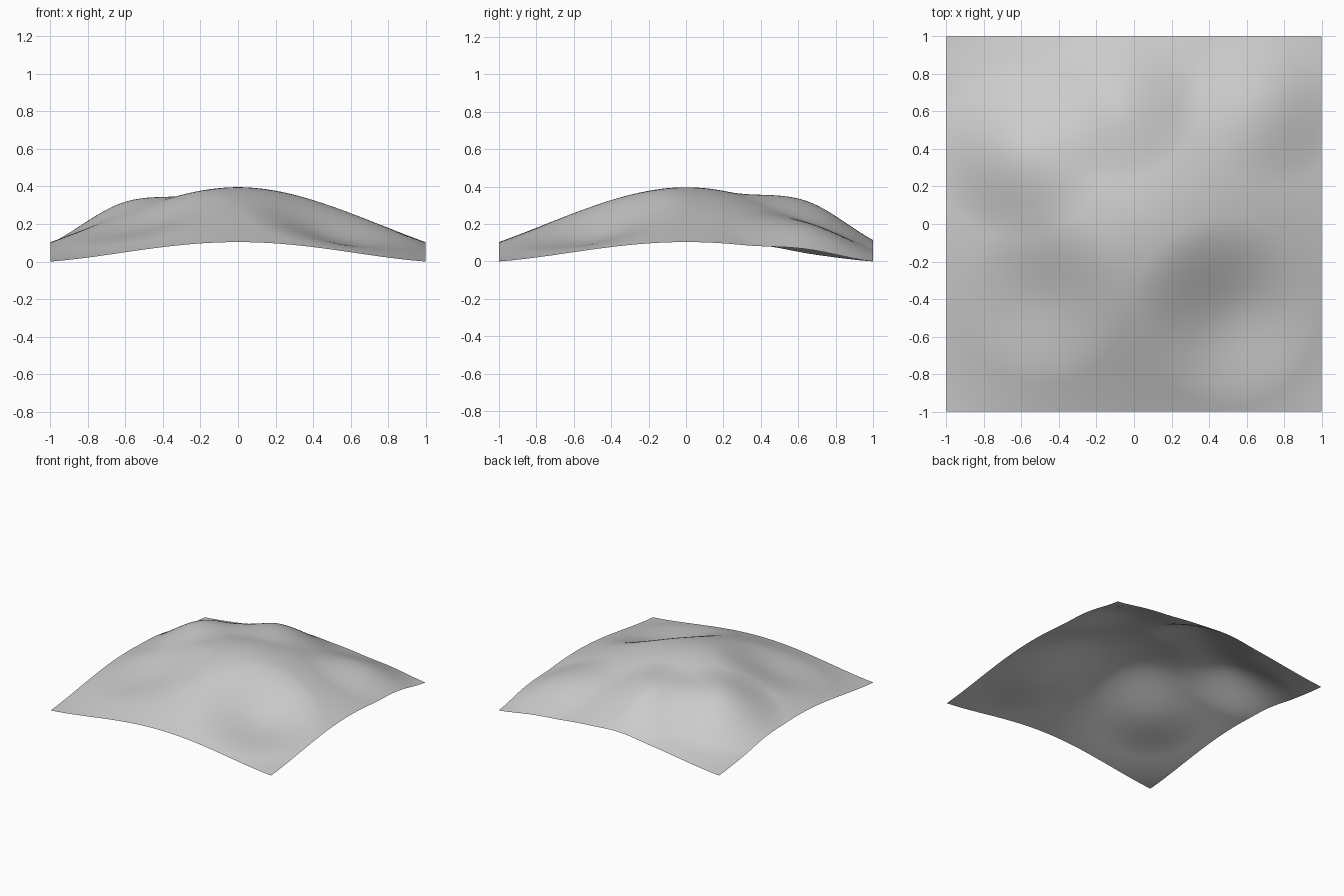
import bpy, bmesh, math

if "Cube" in bpy.data.objects:
    bpy.data.objects.remove(bpy.data.objects["Cube"])

SEGMENTS = 96

# centre x, centre y, radius, height of each soft pull on the sheet
PULLS = [
    (0.0, 0.0, 1.52, 0.402),      # main hill
    (-0.62, 0.40, 0.47, 0.10),    # left shoulder
    (-0.10, 0.66, 0.44, 0.085),   # back shoulder
    (0.72, 0.66, 0.45, 0.07),     # back right knoll
    (-0.48, -0.40, 0.45, -0.055), # front left hollow
    (0.50, -0.47, 0.50, -0.09),   # front right hollow
]


def smooth_falloff(distance, radius):
    t = max(0.0, 1.0 - distance / radius)
    return t * t * (3.0 - 2.0 * t)


def height(x, y):
    return sum(h * smooth_falloff(math.hypot(x - cx, y - cy), r)
               for cx, cy, r, h in PULLS)


# terrain sheet: a grid raised by the pulls
bm = bmesh.new()
bmesh.ops.create_grid(bm, x_segments=SEGMENTS, y_segments=SEGMENTS, size=1.0)
for v in bm.verts:
    v.co.z = height(v.co.x, v.co.y)
low = min(v.co.z for v in bm.verts)
for v in bm.verts:
    v.co.z -= low
for f in bm.faces:
    f.smooth = True
mesh = bpy.data.meshes.new("terrain")
bm.to_mesh(mesh)
bm.free()
terrain = bpy.data.objects.new("terrain", mesh)
bpy.context.collection.objects.link(terrain)

# single grey colour
grey = bpy.data.materials.new("light_grey")
grey.diffuse_color = (0.6, 0.6, 0.6, 1.0)
grey.use_nodes = True
grey.node_tree.nodes["Principled BSDF"].inputs["Base Color"].default_value = grey.diffuse_color
mesh.materials.append(grey)
